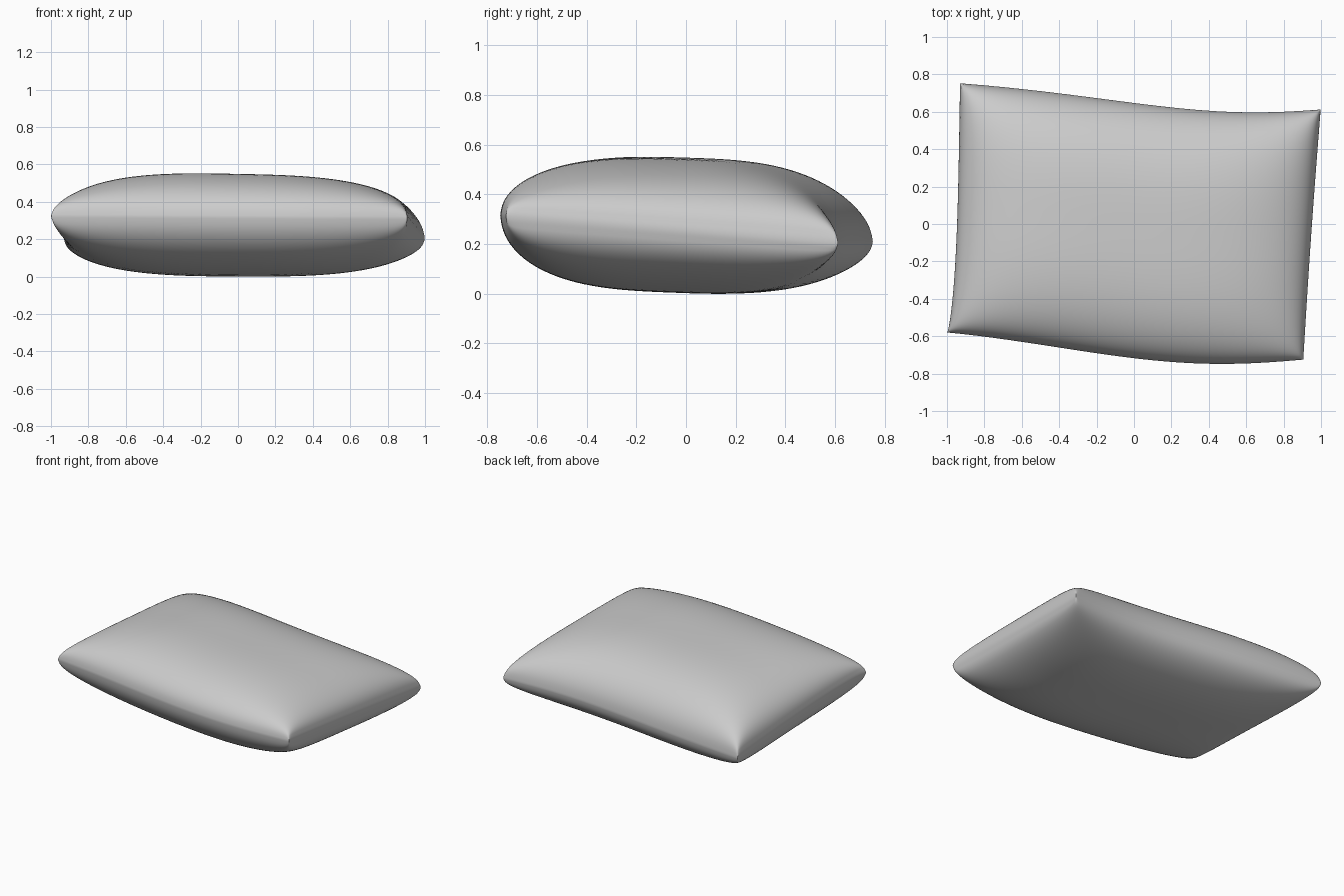
import bpy, bmesh
from math import sin, pi

if "Cube" in bpy.data.objects:
    bpy.data.objects.remove(bpy.data.objects["Cube"])

NU, NV = 80, 64
# seam corners: front left, front right, back right, back left
A, B, C, D = (-1.0, -0.58, 0.33), (0.905, -0.725, 0.32), (0.998, 0.612, 0.21), (-0.93, 0.752, 0.215)


def bulge(w, n, a):
    """Fullness across the pillow: 1 in the middle, 0 at the seam."""
    return max(1e-3, 1 - abs(w / 0.998) ** n) ** a


def seam_sheet(u, v):
    """Point on the middle surface spanned by the four curved seams."""
    s, t = (u + 1) / 2, (v + 1) / 2
    p = [(1 - t) * ((1 - s) * a + s * b) + t * ((1 - s) * d + s * c)
         for a, b, c, d in zip(A, B, C, D)]
    p[1] -= (1 - t) * 0.066 * sin(pi * s ** 1.5) + t * 0.05 * sin(pi * s ** 1.8)
    p[0] += (1 - s) * 0.025 * sin(pi * t ** 0.6) - s * 0.004 * sin(pi * t)
    return p


def point(i, j, side):
    # samples crowd towards the seams, where the curvature is strongest
    u = sin((2 * i / NU - 1) * pi / 2)
    v = sin((2 * j / NV - 1) * pi / 2)
    x, y, z = seam_sheet(u, v)
    # soft minimum of both directions keeps the corners full
    bu, bv = bulge(u, 3.0, 0.42), bulge(v, 3.0, 0.5)
    full = (bu ** -1.5 + bv ** -1.5 - 1) ** (-1 / 1.5)
    amp = 0.283 + 0.035 * v - 0.014 * u if side > 0 else 0.258 - 0.03 * v
    if i in (0, NU) or j in (0, NV):
        full = 0.0
    return x, y, z + side * amp * full


# pillow: two puffed sheets welded along the seam
bm = bmesh.new()
for side in (1, -1):
    grid = [[bm.verts.new(point(i, j, side)) for j in range(NV + 1)] for i in range(NU + 1)]
    for i in range(NU):
        for j in range(NV):
            q = [grid[i][j], grid[i + 1][j], grid[i + 1][j + 1], grid[i][j + 1]]
            bm.faces.new(q if side > 0 else q[::-1])
border = [v for v in bm.verts if v.is_boundary]
bmesh.ops.remove_doubles(bm, verts=border, dist=1e-5)
low = min(v.co.z for v in bm.verts)
for v in bm.verts:
    v.co.z -= low
for f in bm.faces:
    f.smooth = True
mesh = bpy.data.meshes.new("pillow")
bm.to_mesh(mesh)
bm.free()
pillow = bpy.data.objects.new("pillow", mesh)
bpy.context.collection.objects.link(pillow)
